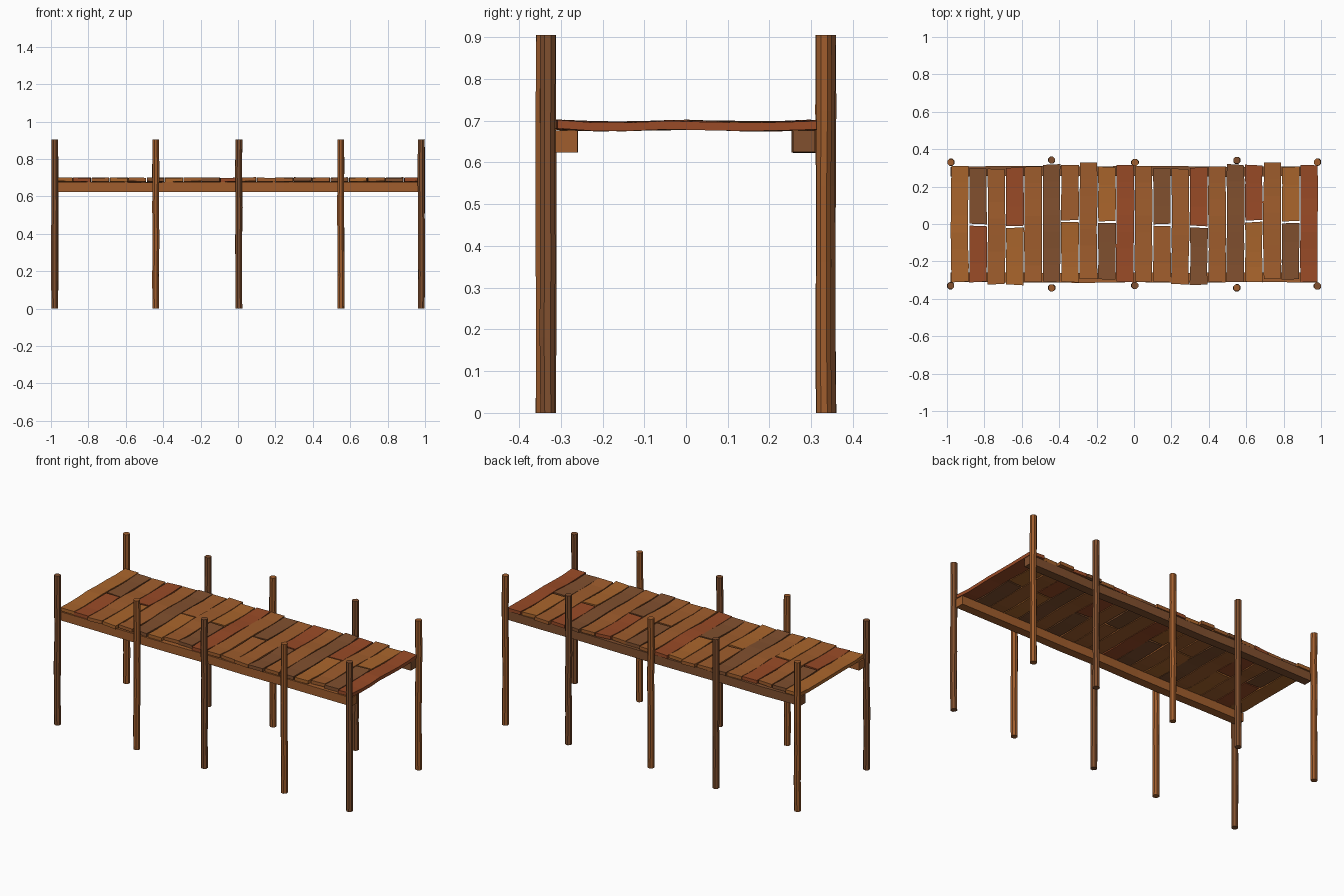
import bpy, bmesh, random
from math import sin, cos, pi

if "Cube" in bpy.data.objects:
    bpy.data.objects.remove(bpy.data.objects["Cube"])
random.seed(4)

COLORS = {
    "amber": (0.40, 0.13, 0.025, 1),
    "orange": (0.35, 0.11, 0.026, 1),
    "red": (0.32, 0.07, 0.020, 1),
    "brown": (0.22, 0.08, 0.028, 1),
}
MATS = {}
for key, rgba in COLORS.items():
    MATS[key] = bpy.data.materials.new(key + "_wood")
    MATS[key].diffuse_color = rgba


def jit(a):
    return random.uniform(-a, a)


def loft(name, rings, color):
    """Closed, flat-shaded solid through a list of equal-sized rings."""
    bm = bmesh.new()
    loops = [[bm.verts.new(p) for p in ring] for ring in rings]
    n = len(loops[0])
    for a, b in zip(loops, loops[1:]):
        for i in range(n):
            j = (i + 1) % n
            bm.faces.new((a[i], a[j], b[j], b[i]))
    bm.faces.new(loops[0])
    bm.faces.new(loops[-1])
    bmesh.ops.recalc_face_normals(bm, faces=bm.faces)
    mesh = bpy.data.meshes.new(name)
    bm.to_mesh(mesh)
    bm.free()
    mesh.materials.append(MATS[color])
    bpy.context.collection.objects.link(bpy.data.objects.new(name, mesh))


def post(name, x, y, color):
    rings = []
    for k in range(6):
        dx, dy = (jit(0.002), jit(0.002)) if 0 < k < 5 else (0, 0)
        r = 0.0195 + jit(0.0007)
        rings.append([(x + dx + r * cos(i * pi / 4 + pi / 8),
                       y + dy + r * sin(i * pi / 4 + pi / 8),
                       0.905 * k / 5) for i in range(8)])
    loft(name, rings, color)


def beam(name, y, color):
    rings = []
    for k in range(9):
        x = -0.98 + 1.96 * k / 8
        cy, cz, h = y + jit(0.003), 0.65 + jit(0.001), 0.026
        rings.append([(x, cy + sy * h, cz + sz * h)
                      for sy, sz in ((-1, -1), (1, -1), (1, 1), (-1, 1))])
    loft(name, rings, color)


def plank(name, x, y0, y1, color):
    rings = []
    steps = max(3, round((y1 - y0) / 0.09))
    phase, bend = random.uniform(0, 2 * pi), jit(0.002)
    for k in range(steps + 1):
        y = y0 + (y1 - y0) * k / steps
        cx = x + bend * sin(10 * y + phase)
        dip = 0.004 * (1 - cos(17.5 * y)) * 0.5 * (abs(y) < 0.29)
        z = 0.690 - dip + jit(0.0015)
        w = 0.0465 + jit(0.0015)
        skew = jit(0.003)
        tilt = jit(0.0015)
        ends = skew if k in (0, steps) else 0
        rings.append([(cx - w, y - ends, z - 0.010 - tilt),
                      (cx + w, y + ends, z - 0.010 + tilt),
                      (cx + w, y + ends, z + 0.010 + tilt),
                      (cx - w, y - ends, z + 0.010 - tilt)])
    loft(name, rings, color)


# Posts along both sides
POSTS = [(-0.98, 0.330), (-0.44, 0.342), (0.005, 0.329), (0.55, 0.341), (0.98, 0.331)]
for i, (x, y) in enumerate(POSTS):
    post(f"front_post_{i + 1}", x, -y, ("brown", "orange")[i % 2])
    post(f"back_post_{i + 1}", x, y, ("orange", "brown")[i % 2])

# Long beams under the deck
beam("front_beam", -0.287, "orange")
beam("back_beam", 0.281, "brown")

# Deck planks: back end, front end and optional split, repeated every ten
ROWS = [(.31, -.31, None), (.297, -.31, -.005), (.295, -.322, None), (.302, -.325, -.015),
        (.307, -.31, None), (.318, -.31, None), (.315, -.31, .015), (.328, -.292, None),
        (.305, -.296, .010), (.315, -.31, None)]
# Front-half and back-half colours for each plank column
TONES = ("amber red,brown orange amber,red orange brown amber,orange orange brown,amber red "
         "orange orange,brown orange brown,red orange brown amber,red orange brown,amber red").split()
for i, tone in enumerate(TONES):
    x = -0.932 + i * 0.0983
    back, front, split = ROWS[i % 10]
    c = tone.split(",")
    if split is None:
        plank(f"plank_{i + 1}", x, front, back, c[0])
    else:
        plank(f"front_half_plank_{i + 1}", x, front, split - 0.005, c[0])
        plank(f"back_half_plank_{i + 1}", x, split + 0.005, back, c[1])

for m in bpy.data.materials:
    if m.users and not m.is_grease_pencil:
        m.use_nodes = True
        m.node_tree.nodes["Principled BSDF"].inputs["Base Color"].default_value = m.diffuse_color
